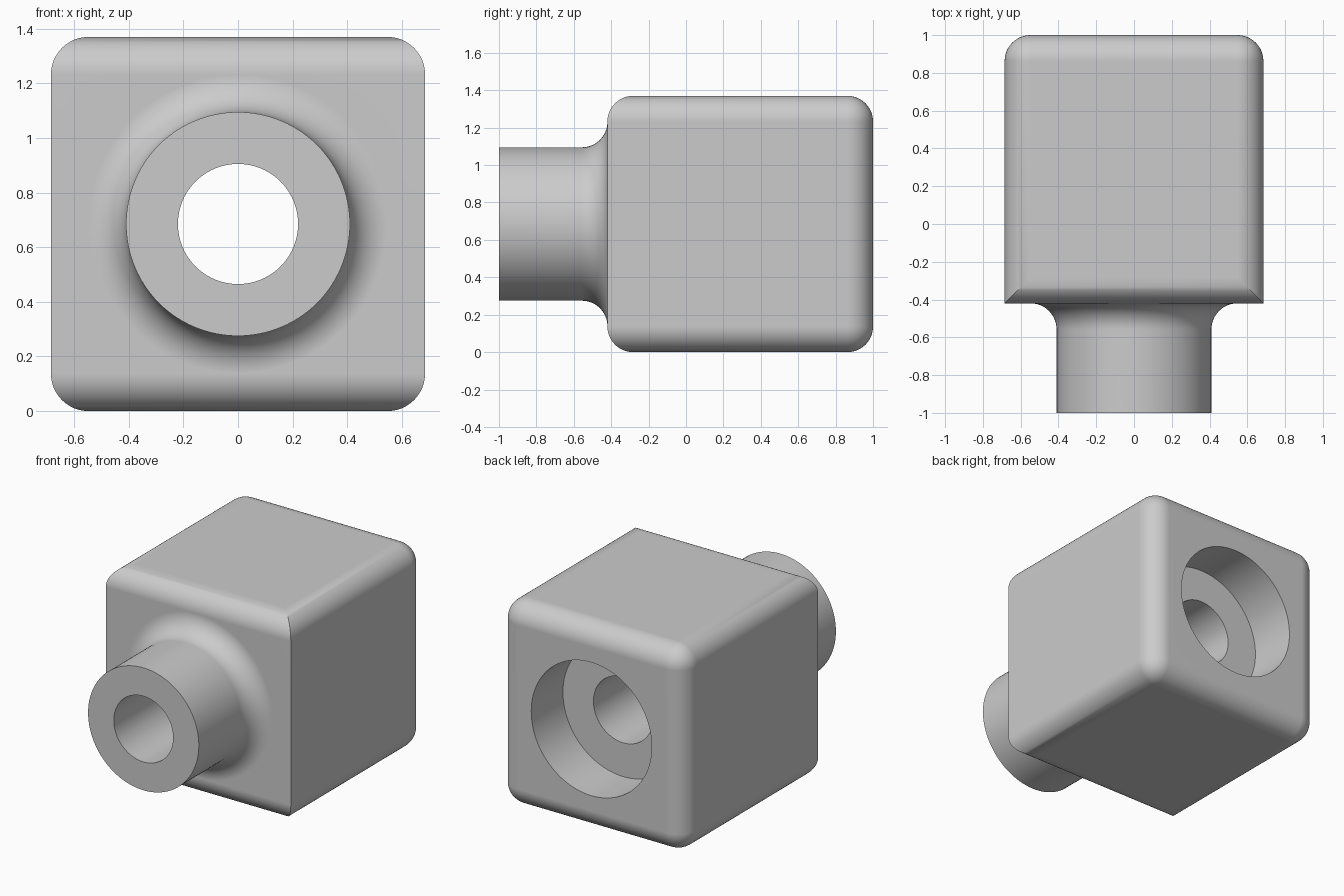
import bpy, bmesh, math
from mathutils import Matrix

if "Cube" in bpy.data.objects:
    bpy.data.objects.remove(bpy.data.objects["Cube"], do_unlink=True)

HALF = 0.685            # half width of the block, also the bore axis height
FRONT, BACK, TIP = -0.42, 1.0, -1.0
ROUND = 0.137           # edge rounding and neck fillet radius
NECK_R, BORE_R = 0.41, 0.22
RECESS_R, RECESS_DEPTH = 0.446, 0.335

grey = bpy.data.materials.new("light grey")
grey.use_nodes = True
grey.diffuse_color = (0.6, 0.6, 0.6, 1)
grey.node_tree.nodes["Principled BSDF"].inputs["Base Color"].default_value = (0.6, 0.6, 0.6, 1)


def add_object(name, bm):
    bmesh.ops.recalc_face_normals(bm, faces=bm.faces)
    mesh = bpy.data.meshes.new(name)
    bm.to_mesh(mesh)
    bm.free()
    mesh.materials.append(grey)
    obj = bpy.data.objects.new(name, mesh)
    bpy.context.collection.objects.link(obj)
    return obj


def lathe(name, profile, steps=96):
    """Solid of revolution about the bore axis from (radius, y) points."""
    bm = bmesh.new()
    verts = [bm.verts.new((r, y, HALF)) for r, y in profile]
    edges = [bm.edges.new(pair) for pair in zip(verts, verts[1:])]
    bmesh.ops.spin(bm, geom=verts + edges, cent=(0, 0, HALF), axis=(0, 1, 0),
                   angle=math.tau, steps=steps)
    bmesh.ops.remove_doubles(bm, verts=bm.verts, dist=1e-4)
    return add_object(name, bm)


def combine(target, other, operation):
    mod = target.modifiers.new(operation, 'BOOLEAN')
    mod.operation, mod.object, mod.solver = operation, other, 'EXACT'
    bpy.ops.object.modifier_apply(modifier=mod.name)
    bpy.data.objects.remove(other, do_unlink=True)


# Block: every edge rounded except the two upright front ones
bm = bmesh.new()
bmesh.ops.create_cube(bm, size=1, matrix=Matrix.Translation((0, (FRONT + BACK) / 2, HALF))
                      @ Matrix.Diagonal((2 * HALF, BACK - FRONT, 2 * HALF, 1)))
soft = [e for e in bm.edges if not all(abs(v.co.y - FRONT) < 0.01 for v in e.verts)
        or abs(e.verts[0].co.z - e.verts[1].co.z) < 0.01]
bmesh.ops.bevel(bm, geom=soft, offset=ROUND, offset_type='OFFSET', segments=12,
                profile=0.5, affect='EDGES', clamp_overlap=False)
housing = add_object("housing", bm)
bpy.ops.object.select_all(action='DESELECT')
housing.select_set(True)
bpy.context.view_layer.objects.active = housing

# Neck with a concave fillet where it meets the block
fillet = [(NECK_R + ROUND * (1 - math.cos(a)), FRONT - ROUND * (1 - math.sin(a)))
          for a in (i * math.pi / 24 for i in range(13))]
neck = lathe("neck", [(0, TIP), (NECK_R, TIP)] + fillet
             + [(NECK_R + ROUND, FRONT + 0.1), (0, FRONT + 0.1)])
combine(housing, neck, 'UNION')

# Through bore with a wider recess at the back
floor = BACK - RECESS_DEPTH
bore = lathe("bore_cutter", [(0, TIP - 0.1), (BORE_R, TIP - 0.1), (BORE_R, floor),
                             (RECESS_R, floor), (RECESS_R, BACK + 0.1), (0, BACK + 0.1)])
combine(housing, bore, 'DIFFERENCE')

# Smooth curves, crisp rims and flat faces
bpy.ops.object.shade_smooth_by_angle(angle=math.radians(30))
weighted = housing.modifiers.new("flat_face_normals", 'WEIGHTED_NORMAL')
weighted.keep_sharp = True
